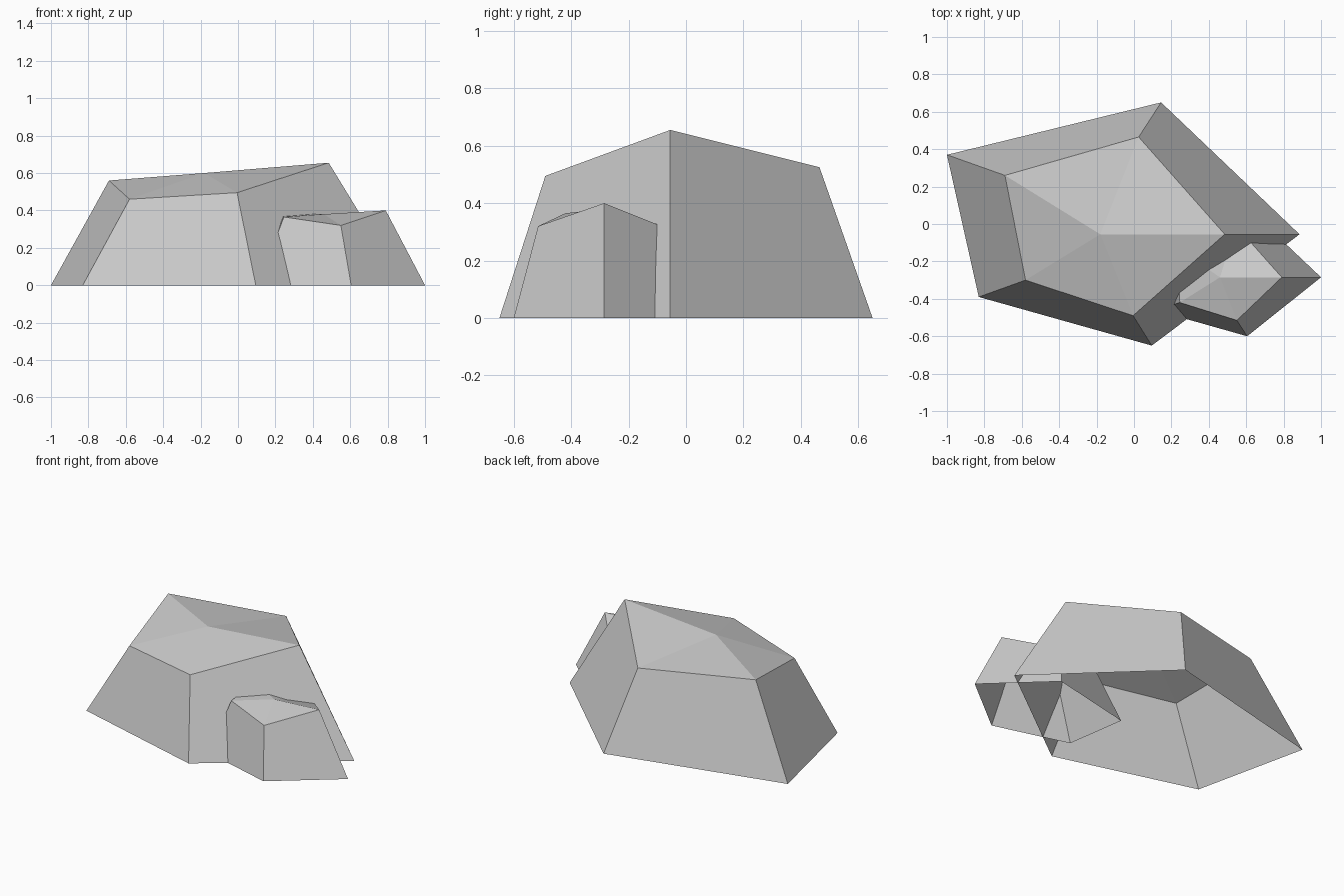
import bpy

cube = bpy.data.objects.get("Cube")
if cube:
    bpy.data.objects.remove(cube, do_unlink=True)

# Single stone colour
stone = bpy.data.materials.new("stone_grey")
stone.use_nodes = True
colour = (0.6, 0.6, 0.6, 1.0)
stone.diffuse_color = colour
stone.node_tree.nodes["Principled BSDF"].inputs["Base Color"].default_value = colour


def make_rock(name, base, rim, peak):
    """Open-bottomed faceted rock: sloping sides and a cap fanned around a peak."""
    n = len(base)
    verts = [(x, y, 0.0) for x, y in base] + rim + [peak]
    faces = []
    for i in range(n):
        j = (i + 1) % n
        faces.append((i, j, n + j, n + i))
        faces.append((n + i, n + j, 2 * n))
    mesh = bpy.data.meshes.new(name)
    mesh.from_pydata(verts, [], faces)
    mesh.materials.append(stone)
    mesh.update()
    rock = bpy.data.objects.new(name, mesh)
    bpy.context.collection.objects.link(rock)
    return rock


# Large boulder, counter-clockwise from the back left corner
make_rock(
    "large_rock",
    [(-1.0, 0.37), (-0.83, -0.39), (0.095, -0.65), (0.885, -0.055), (0.145, 0.65)],
    [(-0.69, 0.26, 0.56), (-0.58, -0.30, 0.46), (-0.005, -0.49, 0.495),
     (0.485, -0.055, 0.655), (0.025, 0.465, 0.525)],
    (-0.18, -0.055, 0.60),
)

# Small boulder, partly buried in the side of the large one
make_rock(
    "small_rock",
    [(0.05, -0.06), (0.11, -0.46), (0.605, -0.60), (1.0, -0.285), (0.625, 0.07)],
    [(0.23, -0.13, 0.38), (0.245, -0.42, 0.365), (0.55, -0.515, 0.32),
     (0.79, -0.285, 0.40), (0.545, -0.01, 0.29)],
    (0.46, -0.285, 0.38),
)
